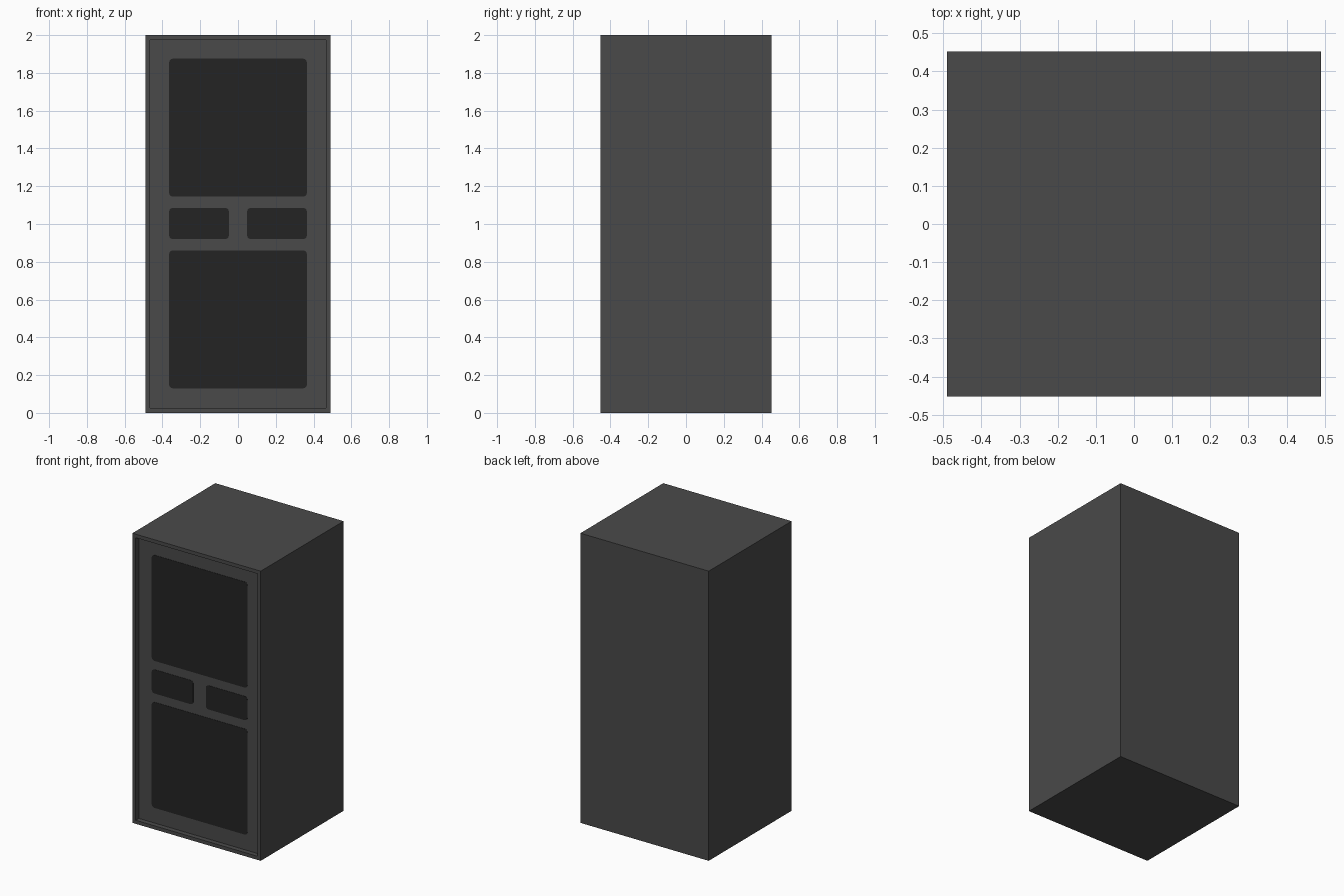
import bpy, bmesh, math

cube = bpy.data.objects.get("Cube")
if cube:
    bpy.data.objects.remove(cube, do_unlink=True)

W, D, H = 0.98, 0.904, 2.0      # overall size
RIM, RECESS = 0.035, 0.034      # front rim width and door setback
PLATE = 0.002                   # door panel thickness


def make_material(name, value):
    mat = bpy.data.materials.new(name)
    mat.use_nodes = True
    colour = (value, value, value, 1.0)
    mat.diffuse_color = colour
    mat.node_tree.nodes["Principled BSDF"].inputs["Base Color"].default_value = colour
    return mat


def make_object(name, bm, mat):
    bmesh.ops.recalc_face_normals(bm, faces=bm.faces[:])
    mesh = bpy.data.meshes.new(name)
    bm.to_mesh(mesh)
    bm.free()
    mesh.materials.append(mat)
    obj = bpy.data.objects.new(name, mesh)
    bpy.context.collection.objects.link(obj)
    return obj


def rounded_panel(name, x0, x1, z0, z1, mat, radius=0.02, steps=3):
    """Thin plate with rounded corners lying on the recessed door."""
    bm = bmesh.new()
    y = -D / 2 + RECESS
    corners = [(x1 - radius, z1 - radius), (x0 + radius, z1 - radius),
               (x0 + radius, z0 + radius), (x1 - radius, z0 + radius)]
    outline = []
    for quarter, (cx, cz) in enumerate(corners):
        for i in range(steps + 1):
            a = (quarter + i / steps) * math.pi / 2
            outline.append(bm.verts.new((cx + radius * math.cos(a), y,
                                         cz + radius * math.sin(a))))
    face = bm.faces.new(outline)
    out = bmesh.ops.extrude_face_region(bm, geom=[face])
    moved = [v for v in out["geom"] if isinstance(v, bmesh.types.BMVert)]
    bmesh.ops.translate(bm, verts=moved, vec=(0, -PLATE, 0))
    return make_object(name, bm, mat)


body_grey = make_material("charcoal grey", 0.068)
panel_black = make_material("near black", 0.0175)

# Cabinet body with the door set back inside a narrow rim
bm = bmesh.new()
bmesh.ops.create_cube(bm, size=1.0)
bmesh.ops.scale(bm, vec=(W, D, H), verts=bm.verts[:])
bmesh.ops.translate(bm, vec=(0, 0, H / 2), verts=bm.verts[:])
front = min(bm.faces, key=lambda f: f.calc_center_median().y)
bmesh.ops.inset_individual(bm, faces=[front], thickness=RIM)
out = bmesh.ops.extrude_face_region(bm, geom=[front])
moved = [v for v in out["geom"] if isinstance(v, bmesh.types.BMVert)]
bmesh.ops.translate(bm, verts=moved, vec=(0, RECESS, 0))
if front.is_valid:
    bmesh.ops.delete(bm, geom=[front], context='FACES_ONLY')
make_object("cabinet_body", bm, body_grey)

# Dark door panels
rounded_panel("upper_panel", -0.365, 0.365, 1.145, 1.875, panel_black)
rounded_panel("lower_panel", -0.365, 0.365, 0.13, 0.86, panel_black)
for name, x0, x1 in (("right_middle_panel", -0.365, -0.048),
                     ("left_middle_panel", 0.048, 0.365)):
    rounded_panel(name, x0, x1, 0.92, 1.085, panel_black)
